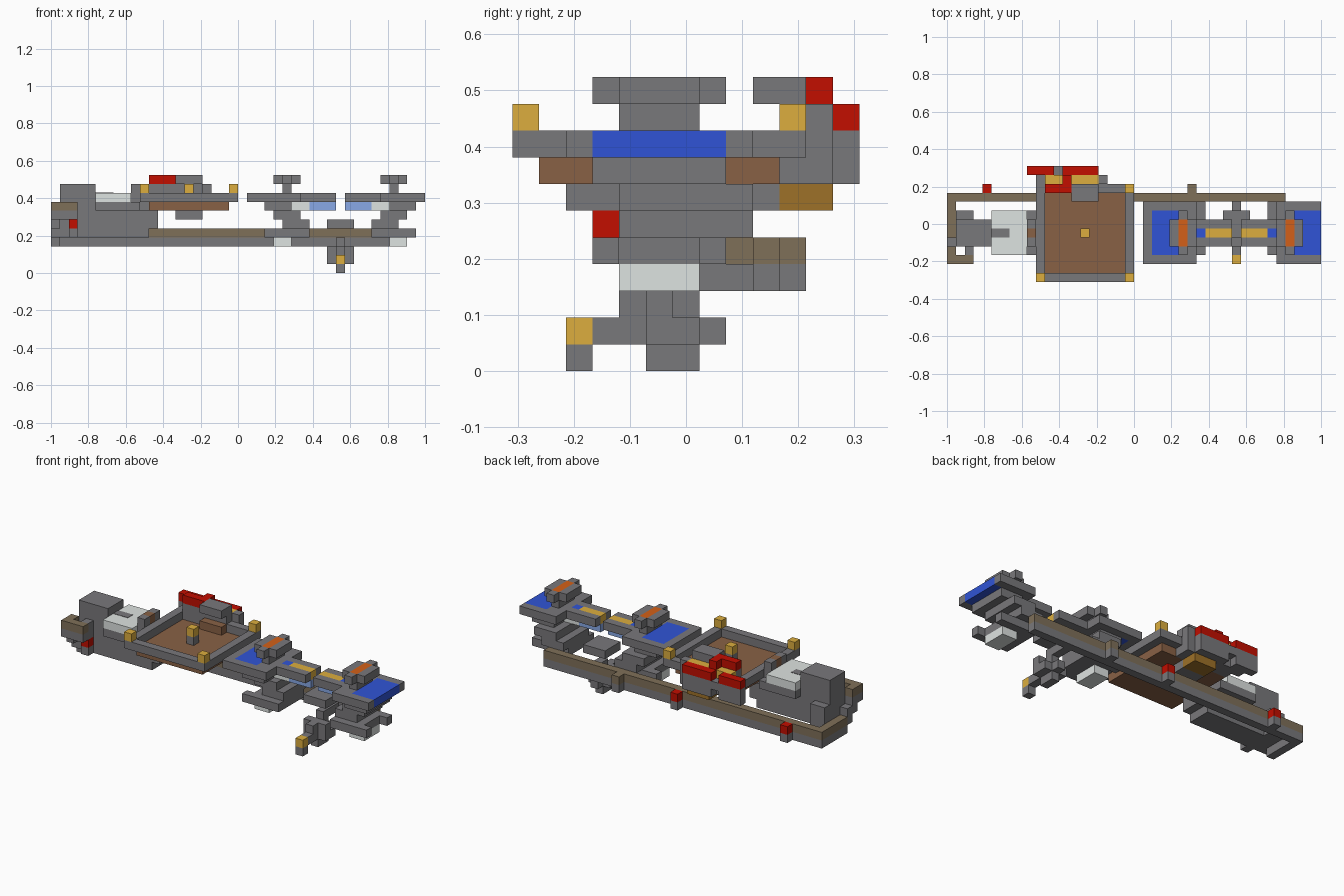
import bpy, bmesh
from mathutils import Vector

if "Cube" in bpy.data.objects:
    bpy.data.objects.remove(bpy.data.objects["Cube"])

U = 2 / 42                      # block size
ORIGIN = Vector((-1, -6.5 * U, 0))


def srgb(r, g, b):
    f = lambda c: c / 12.92 if c <= 0.04045 else ((c + 0.055) / 1.055) ** 2.4
    return (f(r / 255), f(g / 255), f(b / 255), 1)


MATS = {}
for name, rgb in {
    "grey": (121, 120, 123), "red": (194, 14, 0), "brown": (137, 97, 69),
    "olive_brown": (127, 112, 89), "gold": (220, 174, 62), "dark_gold": (158, 113, 40),
    "blue": (48, 84, 214), "pale_blue": (136, 168, 230), "white": (222, 227, 225),
    "orange": (212, 96, 24),
}.items():
    m = bpy.data.materials.new(name)
    m.diffuse_color = srgb(*rgb)
    m.use_nodes = True
    m.node_tree.nodes["Principled BSDF"].inputs["Base Color"].default_value = m.diffuse_color
    MATS[name] = m


def blocks(name, color, *boxes, mirror=False):
    """Boxes given as inclusive block ranges (x0, x1, y0, y1, z0, z1)."""
    bm = bmesh.new()
    for x0, x1, y0, y1, z0, z1 in boxes:
        if mirror:              # reflect across block column 32
            x0, x1 = 64 - x1, 64 - x0
        lo = ORIGIN + Vector((x0, y0, z0)) * U
        hi = ORIGIN + Vector((x1 + 1, y1 + 1, z1 + 1)) * U
        vs = bmesh.ops.create_cube(bm, size=1)["verts"]
        for v in vs:
            v.co = Vector(hi[i] if v.co[i] > 0 else lo[i] for i in range(3))
    me = bpy.data.meshes.new(name)
    bm.to_mesh(me)
    bm.free()
    me.materials.append(MATS[color])
    ob = bpy.data.objects.new(name, me)
    bpy.context.collection.objects.link(ob)
    return ob


# Long rear beam with its return along the left end
blocks("beam_base", "grey", (0, 37, 9, 9, 3, 3), (0, 0, 5, 8, 3, 3))
blocks("beam_cap", "olive_brown", (0, 37, 9, 9, 4, 4), (0, 0, 5, 8, 4, 4))
blocks("beam_knobs", "grey", *[(x, x, 10, 10, 3, 3) for x in (4, 19, 27)])
blocks("beam_markers", "red", *[(x, x, 10, 10, 4, 4) for x in (4, 19)])
blocks("beam_stop", "olive_brown", (27, 27, 10, 10, 4, 4))

# Rising hook at the left end
blocks("hook_steps", "grey", (0, 0, 4, 4, 4, 5), (0, 0, 3, 3, 5, 6),
       (0, 2, 2, 2, 6, 6), (2, 2, 3, 3, 6, 7), (2, 2, 3, 3, 4, 4))
blocks("hook_cap", "olive_brown", (0, 2, 2, 2, 7, 7), (0, 0, 3, 3, 7, 7))
blocks("hook_marker", "red", (2, 2, 3, 3, 5, 5))

# Chassis and tall body on the left
blocks("chassis", "grey", (1, 10, 4, 6, 4, 4))
blocks("body", "grey", (1, 4, 4, 6, 5, 9), (1, 2, 7, 7, 4, 6),
       (5, 10, 4, 6, 5, 6), (5, 9, 3, 7, 7, 7), (11, 11, 4, 6, 5, 6))
blocks("white_hood", "white", (5, 8, 3, 7, 8, 8))
blocks("hood_slot", "grey", (5, 6, 5, 5, 8.95, 8.04))
blocks("hood_coupler", "grey", (9, 9, 4, 4, 8, 9), (9, 9, 6, 6, 8, 9), (9, 9, 5, 5, 8, 8))
blocks("coupler_pin", "brown", (9, 9, 5, 5, 9, 9))

# Square tray with rim, corner posts and centre post
blocks("tray_floor", "brown", (11, 19, 1, 9, 7, 7))
blocks("tray_rim", "grey", (10, 20, 0, 0, 8, 8), (10, 20, 10, 10, 8, 8),
       (10, 10, 1, 9, 8, 8), (20, 20, 1, 9, 8, 8))
blocks("centre_post", "grey", (15, 15, 5, 5, 8, 8))
blocks("tray_lamps", "gold", (10, 10, 0, 0, 9, 9), (20, 20, 0, 0, 9, 9),
       (20, 20, 10, 10, 9, 9), (15, 15, 5, 5, 9, 9))
blocks("tray_crate", "brown", (14, 16, 9, 9, 8, 8))
blocks("tray_underside", "grey", (14, 16, 6, 9, 6, 6))

# Machine behind the tray
blocks("machine_base", "grey", (10, 17, 11, 11, 7, 8), (9, 16, 12, 12, 8, 8),
       (9, 11, 12, 12, 7, 7), (13, 16, 12, 12, 7, 7), (11, 17, 10, 10, 7, 7))
blocks("machine_box", "grey", (14, 16, 9, 10, 10, 10), (17, 17, 11, 11, 9, 9),
       (14, 16, 10, 10, 9, 9), (11, 13, 10, 10, 9, 9), (13, 13, 11, 11, 9, 9))
blocks("machine_gold", "gold", (11, 12, 11, 11, 9, 9), (14, 16, 11, 11, 9, 9))
blocks("machine_red", "red", (9, 11, 12, 12, 9, 9), (13, 16, 12, 12, 9, 9),
       (11, 13, 10, 10, 10, 10), (13, 13, 11, 11, 10, 10))
blocks("machine_sump", "dark_gold", (14, 16, 10, 11, 6, 6))

# Two facing decks, the right one a reflection with its outer rim cut away
for side, mir in (("left", False), ("right", True)):
    def part(name, color, *boxes):
        return blocks(f"{side}_{name}", color, *boxes, mirror=mir)

    rim = [(23, 27, 2, 2, 8, 8), (23, 27, 8, 8, 8, 8), (26, 27, 3, 7, 8, 8)]
    if not mir:
        rim.append((22, 22, 2, 8, 8, 8))
    part("deck_rim", "grey", *rim)
    part("deck_panel", "blue", (23, 25, 3, 7, 8, 8))
    part("deck_underside", "grey", (24, 26, 3, 7, 7, 7))
    part("walkway", "grey", (28, 31, 4, 4, 8, 8), (28, 31, 6, 6, 8, 8))
    part("walkway_stripe", "gold", (29, 31, 5, 5, 8, 8))
    part("walkway_tip", "blue", (28, 28, 5, 5, 8, 8))
    part("window_strip", "pale_blue", (29, 31, 5, 5, 7, 7))
    part("window_end", "white", (27, 28, 5, 5, 7, 7))
    # Turret with plus-shaped top
    part("turret_neck", "grey", (26, 26, 4, 6, 9, 9))
    part("turret_top", "grey", (25, 25, 4, 6, 10, 10), (27, 27, 4, 6, 10, 10),
         (26, 26, 3, 3, 10, 10), (26, 26, 7, 7, 10, 10))
    part("turret_stripe", "orange", (26, 26, 4, 6, 10, 10))
    # Undercarriage
    part("support", "grey", (25, 27, 4, 8, 6, 6), (26, 28, 4, 8, 5, 5),
         (24, 28, 3, 3, 4, 4), (24, 28, 7, 7, 4, 4), (25, 28, 4, 6, 4, 4))
    part("support_foot", "white", (25, 26, 4, 6, 3, 3))

# Centre stand between the decks
blocks("stand", "grey", (31, 31, 5, 5, 1, 2), (33, 33, 5, 5, 1, 2),
       (31, 31, 6, 6, 1, 1), (33, 33, 6, 6, 1, 1), (32, 32, 4, 6, 2, 2),
       (32, 32, 3, 7, 1, 1), (32, 32, 5, 6, 0, 0), (32, 32, 2, 2, 0, 0),
       (32, 32, 6, 8, 3, 3))
blocks("stand_cap", "grey", (31, 33, 5, 7, 5, 5))
blocks("stand_lamp", "gold", (32, 32, 2, 2, 1, 1))
